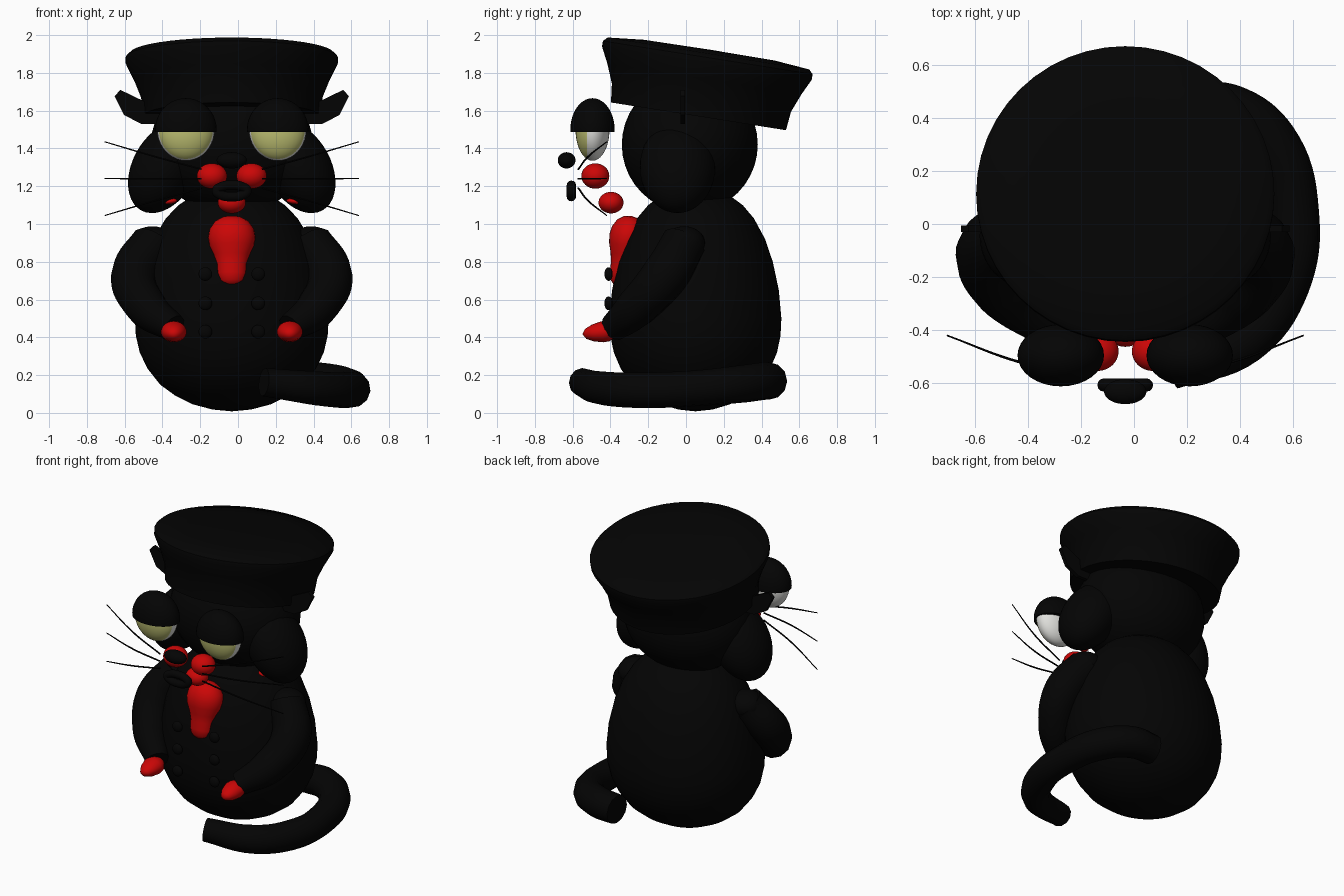
import bpy, bmesh, math
from mathutils import Matrix, Vector

if "Cube" in bpy.data.objects:
    bpy.data.objects.remove(bpy.data.objects["Cube"])

CX = -0.033  # the figure's mirror plane


def material(name, rgb):
    m = bpy.data.materials.new(name)
    m.use_nodes = True
    m.diffuse_color = (*rgb, 1)
    m.node_tree.nodes["Principled BSDF"].inputs["Base Color"].default_value = (*rgb, 1)
    return m


BLACK = material("black", (0.0012, 0.0012, 0.0012))
RED = material("red", (0.6, 0.002, 0.002))
YELLOW = material("dull_yellow", (0.52, 0.53, 0.17))
WHITE = material("white", (0.75, 0.75, 0.72))


def finish(name, bm, mats, smooth=True):
    bmesh.ops.recalc_face_normals(bm, faces=bm.faces)
    me = bpy.data.meshes.new(name)
    bm.to_mesh(me)
    bm.free()
    for m in mats:
        me.materials.append(m)
    ob = bpy.data.objects.new(name, me)
    bpy.context.collection.objects.link(ob)
    if smooth:
        bpy.ops.object.select_all(action="DESELECT")
        ob.select_set(True)
        bpy.context.view_layer.objects.active = ob
        bpy.ops.object.shade_smooth_by_angle(angle=math.radians(40))
    return ob


def sphere_mesh(center, radii, tilt=0):
    bm = bmesh.new()
    mat = (Matrix.Translation((CX + center[0], center[1], center[2]))
           @ Matrix.Rotation(tilt, 4, "Y") @ Matrix.Diagonal((*radii, 1)))
    bmesh.ops.create_uvsphere(bm, u_segments=32, v_segments=20, radius=1, matrix=mat)
    return bm


def ellipsoid(name, center, radii, mat, tilt=0):
    return finish(name, sphere_mesh(center, radii, tilt), [mat])


def lathe(name, profile, center, tilt, scale, mat, steps=48):
    bm = bmesh.new()
    vs = [bm.verts.new((r, 0, z)) for r, z in profile]
    es = [bm.edges.new(p) for p in zip(vs, vs[1:])]
    bmesh.ops.spin(bm, geom=vs + es, cent=(0, 0, 0), axis=(0, 0, 1),
                   angle=2 * math.pi, steps=steps)
    bmesh.ops.remove_doubles(bm, verts=bm.verts, dist=1e-4)
    matrix = (Matrix.Translation((CX + center[0], center[1], center[2]))
              @ Matrix.Rotation(math.radians(tilt), 4, "X") @ Matrix.Diagonal((*scale, 1)))
    bmesh.ops.transform(bm, matrix=matrix, verts=bm.verts)
    return finish(name, bm, [mat])


def tube(name, points, radii, mat, sides=4, cyclic=False):
    cu = bpy.data.curves.new(name, "CURVE")
    cu.dimensions = "3D"
    cu.bevel_depth = 1
    cu.bevel_resolution = sides
    cu.use_fill_caps = True
    sp = cu.splines.new("BEZIER")
    sp.bezier_points.add(len(points) - 1)
    sp.use_cyclic_u = cyclic
    sp.resolution_u = 8
    for bp, p, r in zip(sp.bezier_points, points, radii):
        bp.co = (CX + p[0], p[1], p[2])
        bp.radius = r
        bp.handle_left_type = bp.handle_right_type = "AUTO"
    tmp = bpy.data.objects.new("tube_helper", cu)
    bpy.context.collection.objects.link(tmp)
    dg = bpy.context.evaluated_depsgraph_get()
    me = bpy.data.meshes.new_from_object(tmp.evaluated_get(dg))
    bm = bmesh.new()
    bm.from_mesh(me)
    bpy.data.objects.remove(tmp)
    bpy.data.meshes.remove(me)
    for f in bm.faces:
        f.material_index = 0
    bmesh.ops.remove_doubles(bm, verts=bm.verts, dist=1e-5)
    return finish(name, bm, [mat])


# Egg-shaped body
body = [(0, .008), (.2, .018), (.4, .045), (.58, .09), (.74, .15), (.87, .235), (.95, .32), (.99, .41),
        (1, .5), (.97, .65), (.9, .8), (.81, .92), (.68, 1.03), (.55, 1.1), (.4, 1.15), (0, 1.22)]
lathe("body", body, (0, .05, 0), 0, (.513, .455, 1), BLACK)

# Head and hat, the hat tilted backwards
ellipsoid("head", (0, .02, 1.42), (.43, .36, .36), BLACK)
hat = [(0, 0), (.469, 0), (.48, .1), (.52, .2), (.562, .285), (.562, .315), (.54, .337), (.35, .355), (0, .358)]
lathe("hat", hat, (0, .066, 1.57), -9, (1, 1, 1), BLACK)

# Pear-shaped tie, chin and nose
tie = [(0, -.19), (.04, -.183), (.068, -.16), (.08, -.12), (.082, -.07), (.096, -.02), (.117, .03),
       (.125, .075), (.117, .12), (.09, .16), (.05, .183), (0, .19)]
lathe("tie", tie, (0, -.32, .855), -10, (1, .8, 1), RED, steps=32)
ellipsoid("chin", (0, -.397, 1.113), (.074, .066, .057), RED)
ellipsoid("nose", (0, -.632, 1.337), (.08, .047, .043), BLACK)

# Mouth ring
ring = [(.08 * math.cos(a), -.607, 1.175 + .03 * math.sin(a))
        for a in (i * math.pi / 4 for i in range(8))]
tube("mouth", ring, [.025] * 8, BLACK, cyclic=True)

# Tail curling round the left side to the front
tail = [(.25, .44, .165), (.4, .425, .17), (.55, .31, .155), (.635, .05, .13), (.6, -.23, .12),
        (.45, -.44, .13), (.17, -.55, .163)]
tube("tail", tail, [.095, .1, .1, .095, .095, .09, .075], BLACK)

hand = [(0, -.08), (.045, -.073), (.066, -.04), (.068, -.01), (.055, .04), (.032, .08), (0, .097)]

for side, s in (("left", 1), ("right", -1)):
    ellipsoid(side + "_cheek", (s * .355, -.045, 1.3), (.17, .2, .26), BLACK, tilt=-s * .5)
    ellipsoid(side + "_mouth_corner", (s * .325, -.14, 1.12), (.036, .025, .014), RED, tilt=s * .15)
    ellipsoid(side + "_muzzle", (s * .105, -.48, 1.254), (.08, .074, .067), RED)

    # Eyeball, with the iris as a clean cut cap at the front
    bm = sphere_mesh((s * .243, -.495, 1.5), (.152, .09, .165))
    bmesh.ops.bisect_plane(bm, geom=bm.verts[:] + bm.edges[:] + bm.faces[:],
                           plane_co=(0, -.525, 0), plane_no=(0, 1, 0))
    for f in bm.faces:
        f.material_index = 1 if f.calc_center_median().y < -.525 else 0
    finish(side + "_eyeball", bm, [WHITE, YELLOW])

    # Half-closed eyelid
    bm = sphere_mesh((s * .243, -.495, 1.5), (.163, .117, .166))
    bmesh.ops.bisect_plane(bm, geom=bm.verts[:] + bm.edges[:] + bm.faces[:],
                           plane_co=(0, 0, 1.488), plane_no=(0, 0, 1), clear_inner=True)
    bmesh.ops.holes_fill(bm, edges=[e for e in bm.edges if e.is_boundary])
    finish(side + "_eyelid", bm, [BLACK])

    # Flat angular ear
    bm = bmesh.new()
    outline = [(.62, 1.677), (.59, 1.71), (.455, 1.645), (.38, 1.6), (.4, 1.53), (.48, 1.53), (.57, 1.577)]
    face = bm.faces.new([bm.verts.new((CX + s * x, -.03, z)) for x, z in outline])
    new = bmesh.ops.extrude_face_region(bm, geom=[face])["geom"]
    bmesh.ops.translate(bm, vec=Vector((0, .024, 0)),
                        verts=[v for v in new if isinstance(v, bmesh.types.BMVert)])
    finish(side + "_ear", bm, [BLACK], smooth=False)

    # Arm and hand
    arm = [(.41, -.01, .9), (.515, -.11, .73), (.45, -.26, .56), (.31, -.385, .45)]
    tube(side + "_arm", [(s * x, y, z) for x, y, z in arm], [.12, .125, .11, .075], BLACK)
    ellipsoid(side + "_shoulder", (s * .42, -.01, .9), (.115, .11, .088), BLACK)
    lathe(side + "_hand", hand, (s * .307, -.452, .428), 97, (1, .82, 1), RED, steps=24)

    # Coat buttons
    for i, z in enumerate((.735, .58, .43)):
        ellipsoid(f"{side}_button_{i + 1}", (s * .14, -.41, z), (.036, .022, .036), BLACK)

    # Whiskers fanning out
    for i, k in enumerate((1, 0, -1)):
        path = [(s * .16, -.57, 1.24 + k * .05), (s * .4, -.52, 1.24 + k * .115),
                (s * .672, -.42, 1.24 + k * .195)]
        tube(f"{side}_whisker_{i + 1}", path, [.005, .005, .003], BLACK, sides=1)
